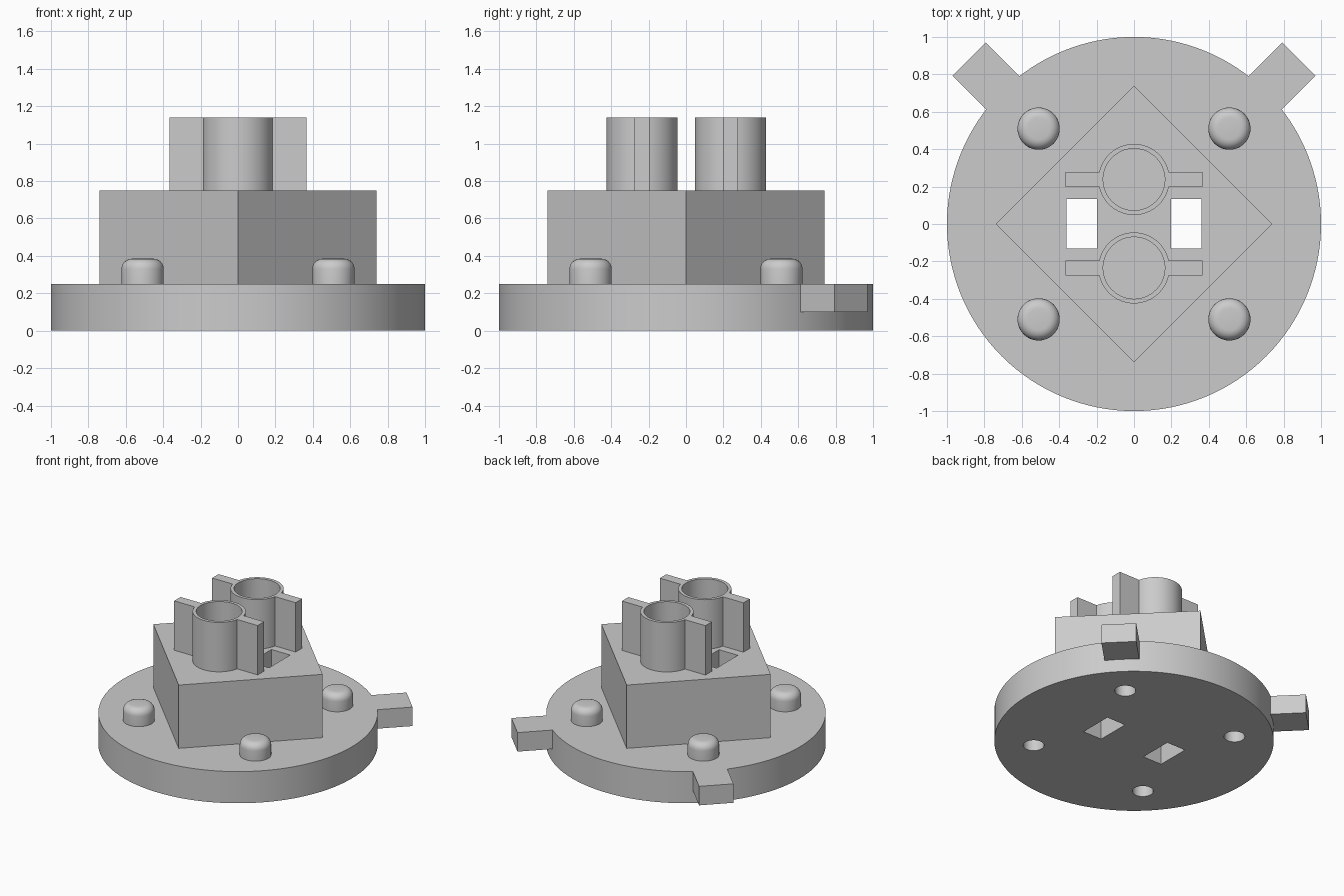
import bpy, bmesh, math
from mathutils import Matrix

default = bpy.data.objects.get("Cube")
if default:
    bpy.data.objects.remove(default, do_unlink=True)

gray = bpy.data.materials.new("plain gray")
gray.use_nodes = True
gray.diffuse_color = (0.6, 0.6, 0.6, 1)
gray.node_tree.nodes["Principled BSDF"].inputs["Base Color"].default_value = (0.6, 0.6, 0.6, 1)


def finish(name, bm):
    mesh = bpy.data.meshes.new(name)
    bm.to_mesh(mesh)
    bm.free()
    mesh.materials.append(gray)
    obj = bpy.data.objects.new(name, mesh)
    bpy.context.collection.objects.link(obj)
    return obj


def cylinder(name, x, y, radius, z0, z1, segments=64):
    bm = bmesh.new()
    bmesh.ops.create_cone(bm, cap_ends=True, segments=segments, radius1=radius, radius2=radius,
                          depth=z1 - z0, matrix=Matrix.Translation((x, y, (z0 + z1) / 2)))
    return finish(name, bm)


def box(name, x0, x1, y0, y1, z0, z1, turn=0):
    bm = bmesh.new()
    place = (Matrix.Rotation(turn, 4, 'Z')
             @ Matrix.Translation(((x0 + x1) / 2, (y0 + y1) / 2, (z0 + z1) / 2))
             @ Matrix.Diagonal((x1 - x0, y1 - y0, z1 - z0, 1)))
    bmesh.ops.create_cube(bm, size=1, matrix=place)
    return finish(name, bm)


def activate(obj):
    bpy.ops.object.select_all(action='DESELECT')
    obj.select_set(True)
    bpy.context.view_layer.objects.active = obj


def combine(obj, other, operation):
    mod = obj.modifiers.new("combine", 'BOOLEAN')
    mod.object, mod.operation, mod.solver = other, operation, 'EXACT'
    activate(obj)
    bpy.ops.object.modifier_apply(modifier=mod.name)
    bpy.data.objects.remove(other, do_unlink=True)


def smooth(obj):
    activate(obj)
    bpy.ops.object.shade_smooth_by_angle(angle=math.radians(30))


CORNERS = [(x, y) for x in (-0.51, 0.51) for y in (-0.51, 0.51)]

# Round base with two tabs toward the back
base = cylinder("base_plate", 0, 0, 1, 0, 0.25, 128)
for angle in (45, 135):
    combine(base, box("tab", 0.8, 1.247, -0.125, 0.125, 0.1, 0.25, math.radians(angle)), 'UNION')

# Square block turned to a diamond
half = 0.74 / math.sqrt(2)
block = box("diamond_block", -half, half, -half, half, 0.25, 0.75, math.radians(45))

# Rectangular slots through base and block
for part in (base, block):
    for x in (-0.28, 0.28):
        combine(part, box("slot", x - 0.082, x + 0.082, -0.13, 0.135, -0.1, 0.9), 'DIFFERENCE')

# Rounded studs, with blind holes from below
for i, (x, y) in enumerate(CORNERS):
    stud = cylinder(f"stud_{i + 1}", x, y, 0.113, 0.25, 0.385, 48)
    bm = bmesh.new()
    bm.from_mesh(stud.data)
    rim = [e for e in bm.edges if all(v.co.z > 0.38 for v in e.verts)]
    bmesh.ops.bevel(bm, geom=rim, offset=0.055, segments=6, profile=0.5, affect='EDGES')
    bm.to_mesh(stud.data)
    bm.free()
    smooth(stud)
    combine(base, cylinder("hole", x, y, 0.075, -0.1, 0.22, 48), 'DIFFERENCE')
smooth(base)

# Open tubes with a fin on each side
for name, y in (("front_tube", -0.235), ("back_tube", 0.238)):
    tube = cylinder(name, 0, y, 0.19, 0.75, 1.14)
    combine(tube, box("fins", -0.365, 0.365, y - 0.04, y + 0.04, 0.75, 1.14), 'UNION')
    combine(tube, cylinder("bore", 0, y, 0.165, 0.6, 1.3), 'DIFFERENCE')
    smooth(tube)
